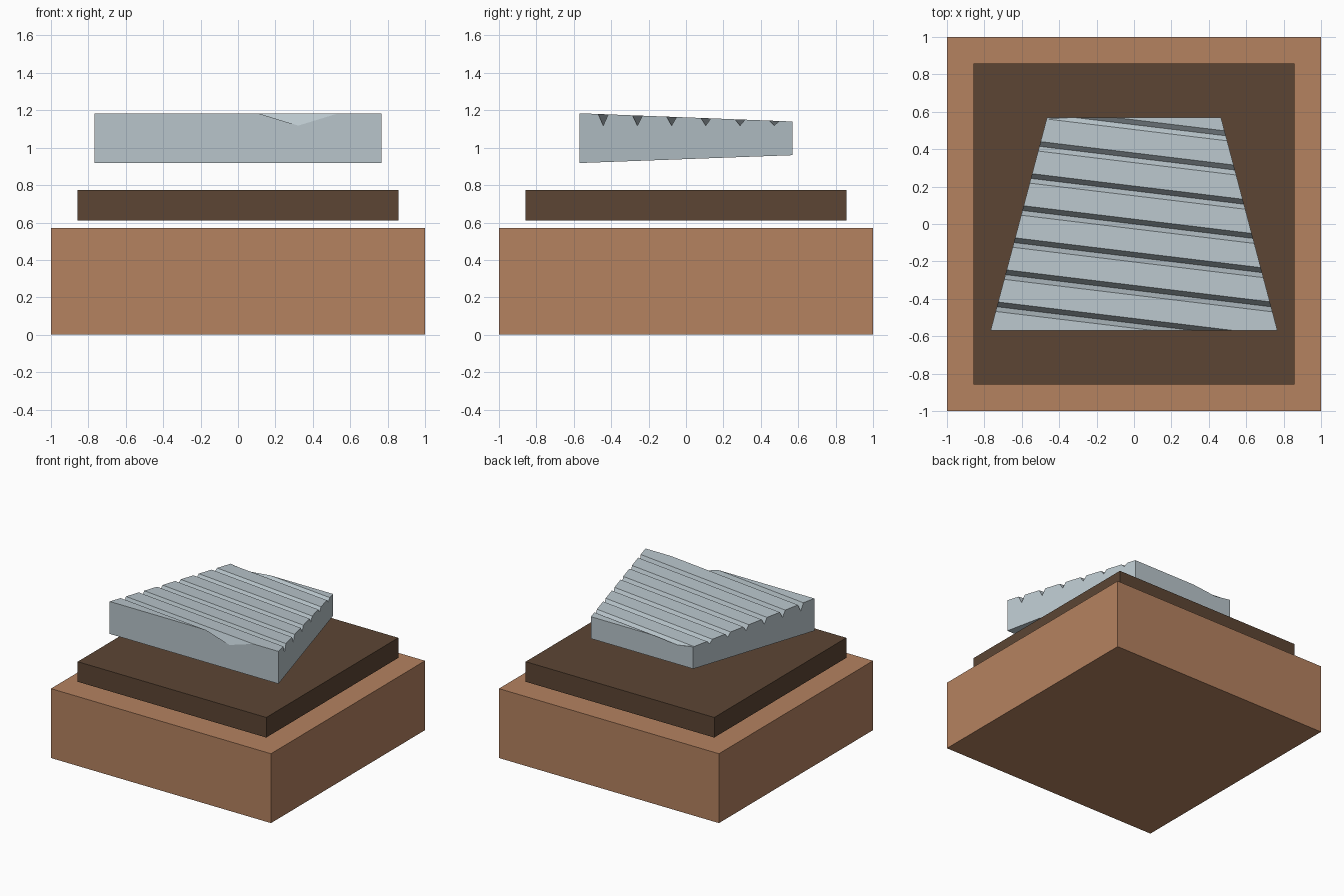
import bpy, bmesh
from mathutils import Vector

if "Cube" in bpy.data.objects:
    bpy.data.objects.remove(bpy.data.objects["Cube"])


def material(name, rgb):
    m = bpy.data.materials.new(name)
    m.diffuse_color = (*rgb, 1)
    m.use_nodes = True
    m.node_tree.nodes["Principled BSDF"].inputs["Base Color"].default_value = m.diffuse_color
    return m


def finish(name, bm, mat):
    bmesh.ops.recalc_face_normals(bm, faces=bm.faces)
    me = bpy.data.meshes.new(name)
    bm.to_mesh(me)
    bm.free()
    me.materials.append(mat)
    ob = bpy.data.objects.new(name, me)
    bpy.context.collection.objects.link(ob)
    return ob


def block(front, back):
    """Box with separate (half width, y, bottom z, top z) at each end."""
    bm = bmesh.new()
    bmesh.ops.create_cube(bm, size=2)
    for v in bm.verts:
        half, y, z0, z1 = front if v.co.y < 0 else back
        v.co = (half * v.co.x, y, z1 if v.co.z > 0 else z0)
    return bm


copper = material("copper", (0.462, 0.223, 0.117))
brown = material("dark brown", (0.107, 0.060, 0.034))
steel = material("pale steel", (0.485, 0.56, 0.60))

# Base and middle slab
finish("base", block((1, -1, 0, 0.57), (1, 1, 0, 0.57)), copper)
finish("middle_slab", block((0.857, -0.857, 0.61, 0.775),
                            (0.857, 0.857, 0.61, 0.775)), brown)

# Tapered file block
bm = block((0.767, -0.57, 0.918, 1.184), (0.465, 0.57, 0.96, 1.14))
SLOPE, PITCH, HALF, FLOOR = 0.121, 0.177, 0.026, 1.118

# Slanting V grooves: cut three lines per groove in the top, sink the middle one
for k in range(-3, 4):
    for offset in (-HALF, HALF, 0):
        c = k * PITCH + offset
        bm.normal_update()
        faces = [f for f in bm.faces if f.normal.z > 0.2]
        edges = {e for f in faces for e in f.edges}
        verts = {v for f in faces for v in f.verts}
        bmesh.ops.bisect_plane(bm, geom=[*verts, *edges, *faces], dist=1e-5,
                               plane_co=Vector((0, c, 0)),
                               plane_no=Vector((SLOPE, 1, 0)))
for v in bm.verts:
    line = (v.co.y + SLOPE * v.co.x) / PITCH
    if v.co.z > 1.1 and abs(line - round(line)) < 1e-3 and abs(line) < 3.5:
        v.co.z = FLOOR
bmesh.ops.triangulate(bm, faces=[f for f in bm.faces if len(f.verts) > 4])
finish("grooved_block", bm, steel)
